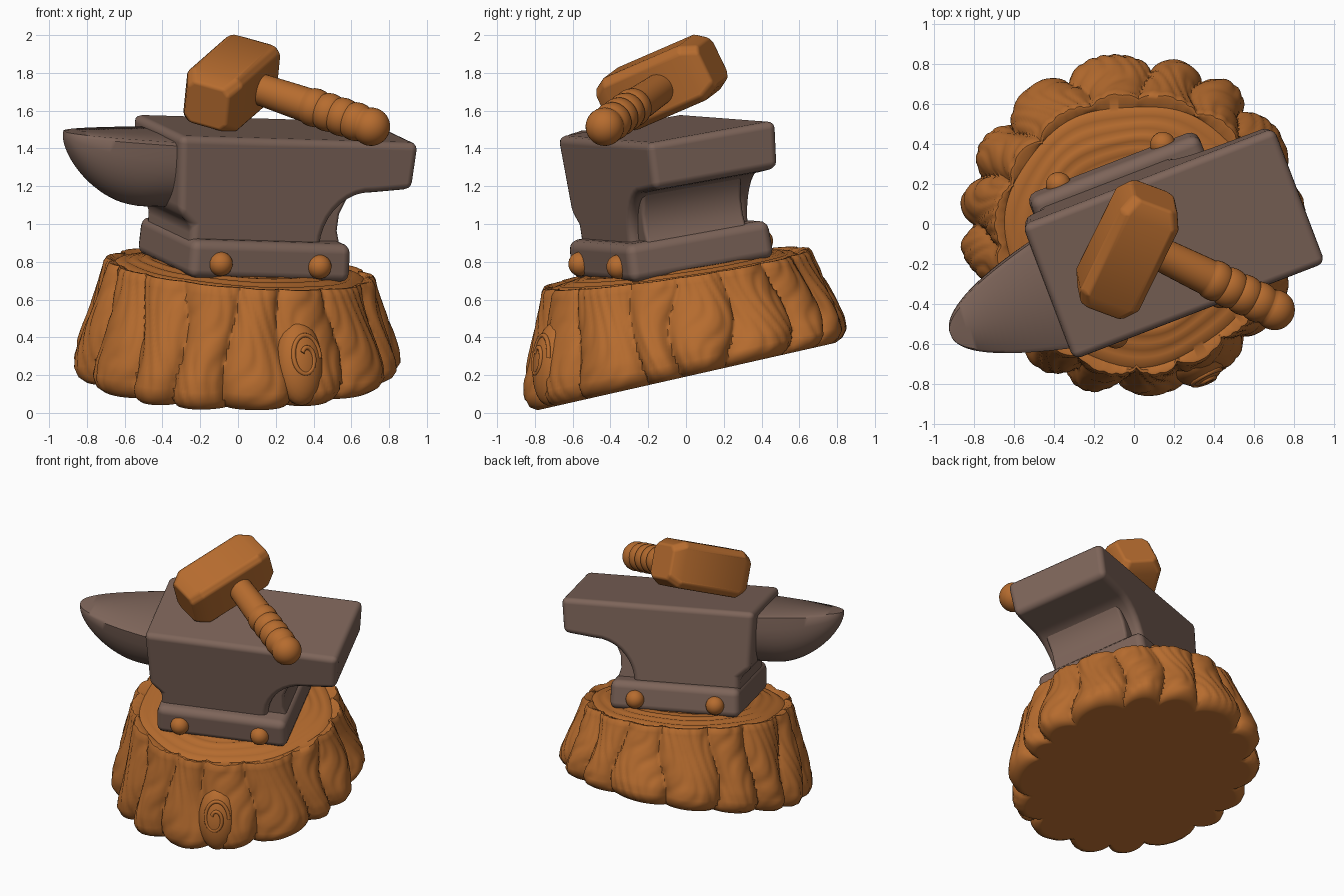
import bpy, bmesh, math, random
from mathutils import Vector, Matrix

random.seed(4)
cube = bpy.data.objects.get("Cube")
if cube:
    bpy.data.objects.remove(cube, do_unlink=True)


def material(name, rgb):
    m = bpy.data.materials.new(name)
    m.use_nodes = True
    m.diffuse_color = (*rgb, 1)
    bsdf = m.node_tree.nodes["Principled BSDF"]
    bsdf.inputs["Base Color"].default_value = (*rgb, 1)
    bsdf.inputs["Roughness"].default_value = 0.7
    return m


WOOD = material("warm_wood", (0.47, 0.15, 0.028))
IRON = material("brown_iron", (0.205, 0.128, 0.1))


def finish(name, bm, mat, matrix=Matrix(), bevel=0, segments=3):
    """Turn a bmesh into a smooth-shaded, optionally bevelled object."""
    bmesh.ops.recalc_face_normals(bm, faces=bm.faces)
    me = bpy.data.meshes.new(name)
    bm.to_mesh(me)
    bm.free()
    ob = bpy.data.objects.new(name, me)
    bpy.context.collection.objects.link(ob)
    ob.matrix_world = matrix
    me.materials.append(mat)
    bpy.ops.object.select_all(action='DESELECT')
    ob.select_set(True)
    bpy.context.view_layer.objects.active = ob
    if bevel:
        for p in me.polygons:
            p.use_smooth = True
        mod = ob.modifiers.new("soft_edges", 'BEVEL')
        mod.width, mod.segments = bevel, segments
        mod.angle_limit = math.radians(30)
        mod.harden_normals = True
    else:
        bpy.ops.object.shade_smooth_by_angle(angle=math.radians(50))
    return ob


def skin(bm, rings):
    """Bridge closed rings of points and cap both ends."""
    rows = [[bm.verts.new(p) for p in ring] for ring in rings]
    n = len(rows[0])
    for a, b in zip(rows, rows[1:]):
        for i in range(n):
            j = (i + 1) % n
            bm.faces.new((a[i], a[j], b[j], b[i]))
    bm.faces.new(rows[0])
    bm.faces.new(rows[-1])


def frame(x, z, origin):
    """Matrix whose z axis is z and whose x axis leans towards x."""
    z = Vector(z).normalized()
    x = Vector(x)
    x = (x - z * x.dot(z)).normalized()
    y = z.cross(x)
    return Matrix.Translation(origin) @ Matrix((x, y, z)).transposed().to_4x4()


def interp(table, t):
    for (a, va), (b, vb) in zip(table, table[1:]):
        if t <= b:
            return va + (vb - va) * (t - a) / (b - a)
    return table[-1][1]


# Stump: flat underside, lobed bark wall and a ringed, slightly domed top
LOBES, STEPS = 16, 384
cuts = [(i + random.uniform(-0.2, 0.2)) / LOBES * math.tau for i in range(LOBES)]
cuts.append(cuts[0] + math.tau)
sizes = [random.uniform(0.9, 1.1) for _ in range(LOBES)]
WALL = [(0, 0.79), (0.04, 0.83), (0.12, 0.853), (0.25, 0.846), (0.45, 0.812),
        (0.7, 0.762), (0.9, 0.727), (0.97, 0.718), (1, 0.705)]


def top_z(x, y):
    return 0.765 - 0.075 * x + 0.147 * (y + 0.05)


def lobe(angle):
    a = (angle - cuts[0]) % math.tau + cuts[0]
    for i in range(LOBES):
        if a <= cuts[i + 1]:
            k = (a - cuts[i]) / (cuts[i + 1] - cuts[i])
            return math.sin(math.pi * k) ** 0.6 * sizes[i]
    return 0


def wall_ring(t, inset=0):
    ring = []
    for i in range(STEPS):
        a = math.tau * i / STEPS
        warp = a + 0.05 * math.sin(4.5 * t + 3 * math.sin(2 * a))
        depth = 0.04 + 0.055 * (1 - t)
        r = interp(WALL, t) - inset + depth * (lobe(warp) - 0.88)
        grain = math.sin(54 * a + 5 * math.sin(5 * t + 7 * a))
        r += 0.006 * min(grain, 0.2) * min(1, 8 * t)
        x = r * math.cos(a) - 0.008 + 0.02 * t
        y = r * math.sin(a) - 0.055 * t + 0.005
        z0 = 0.192 + 0.226 * y
        ring.append((x, y, z0 + (top_z(x, y) - z0) * t))
    return ring


def top_ring(r, drop):
    ring = []
    for i in range(STEPS):
        a = math.tau * i / STEPS
        rr = r * (1 + 0.015 * math.sin(3 * a) + 0.012 * math.sin(7 * a + 9 * r))
        x, y = rr * math.cos(a) + 0.01, rr * math.sin(a) - 0.05
        ring.append((x, y, top_z(x, y) - drop))
    return ring


rings = [wall_ring(0, inset) for inset in (0.6, 0.3, 0.02)]
rings += [wall_ring(i / 26) for i in range(27)] + [wall_ring(1, 0.015)]
for i in range(36):
    groove = 0.007 if i % 4 == 0 else 0
    rings.append(top_ring(0.652 - 0.0165 * i, 0.01 + groove - 0.035 * min(1, i / 10)))
bm = bmesh.new()
skin(bm, rings)
finish("stump", bm, WOOD)

# Bark knot: oval swelling with a curled ridge
knot = frame((0.92, 0.4, 0), (0.4, -0.9, 0.12), (0.325, -0.705, 0.262))
bm = bmesh.new()
bmesh.ops.create_uvsphere(bm, u_segments=32, v_segments=16, radius=1,
                          matrix=Matrix.Diagonal((0.13, 0.225, 0.10, 1)))
finish("bark_knot", bm, WOOD, knot)
bm = bmesh.new()
curl = []
for i in range(49):
    a = math.tau * 1.4 * i / 48
    k = 0.72 - 0.5 * i / 48
    c = Vector((0.125 * k * math.cos(a), 0.19 * k * math.sin(a) + 0.02,
                0.1 * math.sqrt(1 - k * k) - 0.002))
    out = Vector((math.cos(a), math.sin(a), 0))
    curl.append([c + 0.013 * (out * math.cos(b) + Vector((0, 0, 1)) * math.sin(b))
                 for b in (math.tau * j / 8 for j in range(8))])
skin(bm, curl)
finish("knot_curl", bm, WOOD, knot)

# Anvil: everything shares one tilted, turned frame
yaw = math.radians(21)
ANVIL = frame((math.cos(yaw), math.sin(yaw), -0.02), (0.086, -0.147, 1), (0.02, -0.07, 0.775))
bm = bmesh.new()
skin(bm, [[(-x, -y, z), (x + 0.015, -y, z), (x + 0.015, y, z), (-x, y, z)]
          for x, y, z in ((0.45, 0.415, -0.01), (0.445, 0.41, 0.195))])
finish("anvil_base", bm, IRON, ANVIL, 0.05)

# Body profile with a quarter-round cut beneath the heel
profile = [(-0.43, 0.12), (-0.43, 0.26), (-0.51, 0.33), (-0.54, 0.74),
           (0.815, 0.74), (0.8, 0.49), (0.58, 0.465)]
for i in range(1, 10):
    a = math.pi / 2 * i / 9
    profile.append((0.58 - 0.27 * math.sin(a), 0.465 - 0.29 * (1 - math.cos(a))))
profile.append((0.31, 0.12))
bm = bmesh.new()
skin(bm, [[(x, 0.035 * z + s * (0.335 + 0.045 * z), z) for x, z in profile]
          for s in (-1, 1)])
finish("anvil_body", bm, IRON, ANVIL, 0.04)

# Waist core standing proud of the quarter-round cut
core = [(0.1, 0.12), (0.46, 0.12), (0.435, 0.18), (0.415, 0.25), (0.42, 0.34),
        (0.455, 0.42), (0.52, 0.5), (0.1, 0.5)]
bm = bmesh.new()
skin(bm, [[(x, s * 0.285, z) for x, z in core] for s in (-1, 1)])
finish("anvil_waist", bm, IRON, ANVIL, 0.02)

# Horn: flat top, full rounded belly, blunt tip
bm = bmesh.new()
horn = []
for i in range(25):
    s = 0.004 + 0.996 * (i / 24) ** 1.8
    half = 0.3 * s ** 0.47
    depth = 0.37 * math.sin(math.pi / 2 * min(1, s / 0.78)) ** 0.6
    x = -1.07 + 0.6 * s
    ring = [(x, half * math.cos(math.pi * j / 20),
             0.68 - depth * math.sin(math.pi * j / 20) ** 0.8) for j in range(21)]
    ring += [(x, -half * 0.9, 0.695), (x, 0, 0.7), (x, half * 0.9, 0.695)]
    horn.append(ring)
skin(bm, horn)
finish("anvil_horn", bm, IRON, ANVIL)

# Rivets on both long sides of the base
for side, label in ((-1, "front"), (1, "back")):
    for end, which in ((-1, "right"), (1, "left")):
        bm = bmesh.new()
        bmesh.ops.create_uvsphere(bm, u_segments=24, v_segments=12, radius=0.064)
        finish(f"rivet_{label}_{which}", bm, WOOD,
               ANVIL @ Matrix.Translation((0.28 * end, 0.41 * side, 0.075)))

# Hammer head: square block with chamfered sides and tapering ends
grip_dir = Vector((0.86, -0.42, -0.29)).normalized()
HEAD = frame(grip_dir, (0.41, 0.83, 0.36), (-0.033, -0.128, 1.742))


def octagon(half, cut, z):
    a, b = half, half - cut
    return [(a, -b, z), (a, b, z), (b, a, z), (-b, a, z),
            (-a, b, z), (-a, -b, z), (-b, -a, z), (b, -a, z)]


bm = bmesh.new()
skin(bm, [octagon(0.12, 0.035, -0.325), octagon(0.162, 0.035, -0.24),
          octagon(0.162, 0.035, 0.24), octagon(0.12, 0.035, 0.325)])
finish("hammer_head", bm, WOOD, HEAD, 0.016, 2)

# Hammer handle: turned shaft with a banded grip and a round end
tip = Vector((0.705, -0.43, 1.515))
HANDLE = frame((0, 0, 1), grip_dir, tip - grip_dir * 0.8)
turned = [(0, 0.08), (0.12, 0.084), (0.32, 0.09), (0.4, 0.092)]
for i in range(4):
    z = 0.41 + 0.085 * i
    turned += [(z, 0.092), (z + 0.012, 0.099), (z + 0.04, 0.103), (z + 0.07, 0.1), (z + 0.083, 0.093)]
turned += [(0.8 + 0.1 * math.sin(a), 0.102 * math.cos(a))
           for a in (math.pi / 2 * (j / 9 - 0.3) for j in range(0, 12)) if a < 1.5]
bm = bmesh.new()
skin(bm, [[(r * math.cos(math.tau * j / 32), r * math.sin(math.tau * j / 32), z)
           for j in range(32)] for z, r in turned])
finish("hammer_handle", bm, WOOD, HANDLE)
